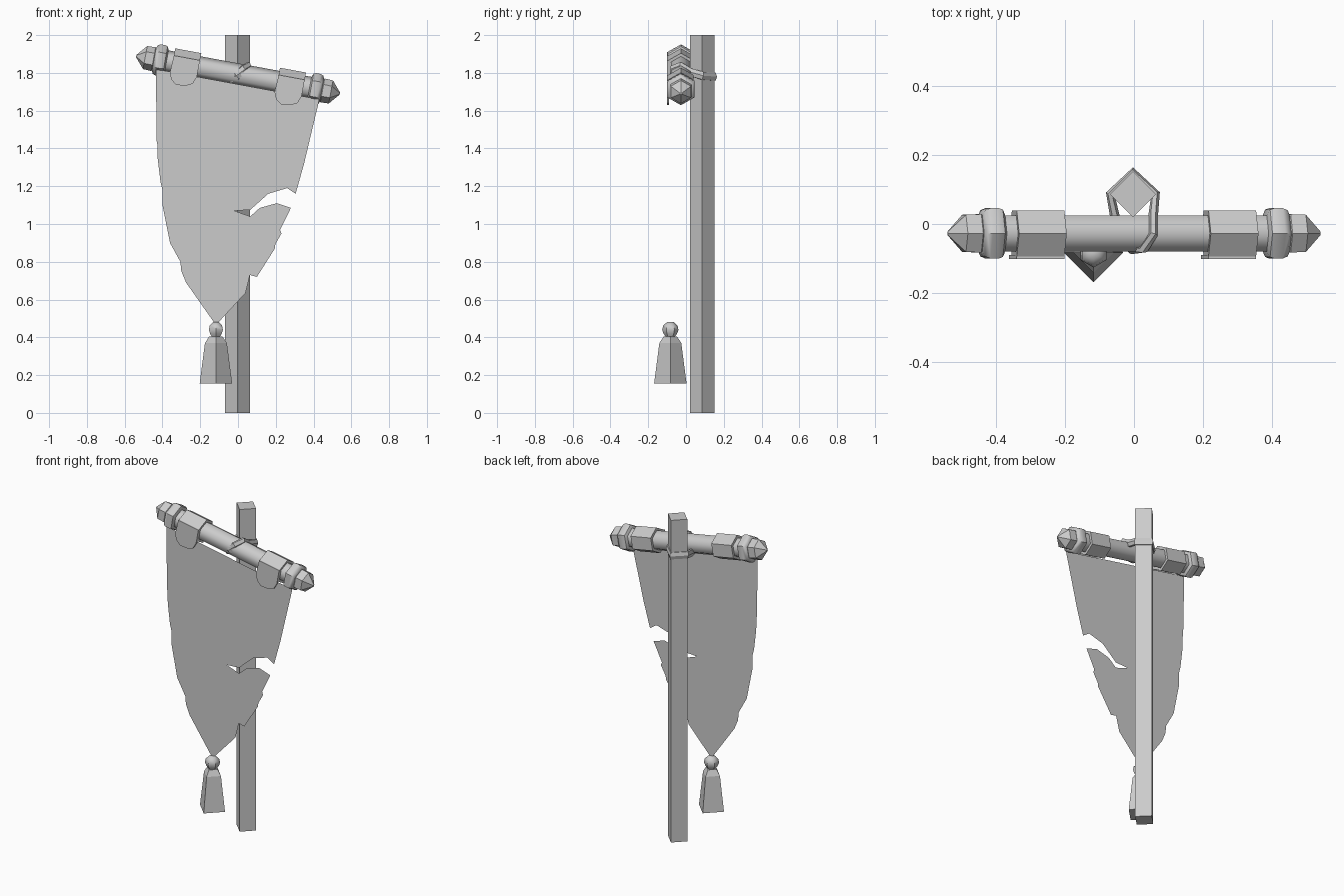
import bpy, bmesh, math
from mathutils import Vector, Matrix

if "Cube" in bpy.data.objects:
    bpy.data.objects.remove(bpy.data.objects["Cube"])

TILT = 0.183
BAR = Matrix.Translation((0, -0.027, 1.79)) @ Matrix.Rotation(TILT, 4, 'Y')


def finish(name, bm, mat=None, smooth=None):
    bmesh.ops.recalc_face_normals(bm, faces=bm.faces)
    me = bpy.data.meshes.new(name)
    bm.to_mesh(me)
    bm.free()
    ob = bpy.data.objects.new(name, me)
    bpy.context.collection.objects.link(ob)
    if mat:
        ob.matrix_world = mat
    if smooth:
        bpy.ops.object.select_all(action='DESELECT')
        ob.select_set(True)
        bpy.context.view_layer.objects.active = ob
        bpy.ops.object.shade_smooth_by_angle(angle=math.radians(smooth))
    return ob


def lathe(name, profile, sides, axis='Z', mat=None, smooth=None):
    """Stack of polygon rings; profile holds (position, radius)."""
    bm = bmesh.new()
    rings = []
    for p, r in profile:
        ring = []
        for i in range(sides):
            a = 2 * math.pi * i / sides
            u, v = r * math.sin(a), r * math.cos(a)
            ring.append(bm.verts.new((p, u, v) if axis == 'X' else (u, v, p)))
        rings.append(ring)
    for a, b in zip(rings, rings[1:]):
        for i in range(sides):
            j = (i + 1) % sides
            bm.faces.new((a[i], a[j], b[j], b[i]))
    bm.faces.new(rings[0])
    bm.faces.new(rings[-1])
    return finish(name, bm, mat, smooth)


def sheet(name, outline, y, depth=0, mat=None):
    """Flat outline in the xz plane, optionally thickened backwards."""
    bm = bmesh.new()
    f = bm.faces.new([bm.verts.new((x, y, z)) for x, z in outline])
    if depth:
        g = bmesh.ops.extrude_face_region(bm, geom=[f])
        vs = [v for v in g['geom'] if isinstance(v, bmesh.types.BMVert)]
        bmesh.ops.translate(bm, verts=vs, vec=(0, depth, 0))
    bmesh.ops.triangulate(bm, faces=[f for f in bm.faces if len(f.verts) > 4])
    return finish(name, bm, mat)


# square pole turned corner-forward
lathe("pole", [(0, 0.066), (2, 0.066)], 4,
      mat=Matrix.Translation((-0.003, 0.086, 0)))

# tilted hexagonal crossbar
lathe("crossbar", [(-0.45, 0.06), (0.45, 0.06)], 6, 'X', BAR, 65)

# knobs, collars and cloth straps at both ends
knob = [(0.44, 0.05), (0.455, 0.064), (0.50, 0.062), (0.548, 0.006)]
collar = [(0.385, 0.062), (0.393, 0.079), (0.405, 0.084),
          (0.43, 0.084), (0.445, 0.077), (0.452, 0.062)]
tab = [(-.07, .038), (.07, .038), (.07, -.05), (.055, -.09), (.02, -.108),
       (-.03, -.112), (-.06, -.09), (-.075, -.055)]
for side, s in (("left", -1), ("right", 1)):
    lathe(side + "_knob", [(s * p, r) for p, r in knob], 6, 'X', BAR)
    lathe(side + "_collar", [(s * p, r) for p, r in collar], 6, 'X', BAR, 40)
    c = s * 0.282
    lathe(side + "_strap", [(c - .07, .077), (c + .07, .077)], 6, 'X', BAR)
    sheet(side + "_strap_tab", [(c + x, z) for x, z in tab], -0.074, 0.012, BAR)

# torn cloth
cloth = [
    (-.435, 1.82), (-.435, 1.655), (-.33, 1.535), (-.375, 1.525), (-.43, 1.425),
    (-.395, 1.415), (-.40, 1.355), (-.425, 1.345), (-.41, 1.22), (-.40, 1.18),
    (-.40, 1.10), (-.36, .90), (-.30, .895), (-.22, .915), (-.16, .86),
    (-.25, .88), (-.305, .80), (-.30, .75), (-.275, .69), (-.117, .465),
    (.04, .635), (.05, .70), (.063, .73), (.10, .72), (.195, .87), (.20, .915),
    (.23, .95), (.215, .99), (.28, 1.085), (.205, 1.11), (.115, 1.085),
    (.065, 1.04), (-.02, 1.07), (.065, 1.075), (.16, 1.16), (.26, 1.19),
    (.305, 1.16), (.30, 1.21), (.35, 1.32), (.35, 1.45), (.395, 1.51),
    (.425, 1.635), (.43, 1.66)]
sheet("torn_cloth", cloth, -0.082)

# tassel hanging from the cloth point
T = Matrix.Translation((-0.117, -0.083, 0))
lathe("tassel", [(.155, .086), (.37, .058), (.405, .035)], 4, mat=T)
lathe("tassel_bead", [(.40, .022), (.42, .036), (.44, .043), (.462, .038), (.48, .018)],
      6, mat=T, smooth=50)

# cord lashing the bar to the pole: small tube swept round a closed path
path = [Vector(p) for p in (
    (-.003, .15, 1.78), (-.068, .086, 1.78), (-.055, .02, 1.765), (-.035, -.05, 1.765),
    (-.005, -.074, 1.785), (.03, -.07, 1.82), (.055, -.03, 1.838),
    (.055, .02, 1.805), (.062, .086, 1.785))]
bm = bmesh.new()
n, k, rings = len(path), 6, []
for i, p in enumerate(path):
    t = (path[(i + 1) % n] - path[i - 1]).normalized()
    u = t.cross(Vector((0, 0, 1))).normalized()
    w = t.cross(u)
    rings.append([bm.verts.new(p + 0.014 * math.cos(a) * u + 0.024 * math.sin(a) * w)
                  for a in (2 * math.pi * j / k for j in range(k))])
for i in range(n):
    a, b = rings[i], rings[(i + 1) % n]
    for j in range(k):
        m = (j + 1) % k
        bm.faces.new((a[j], a[m], b[m], b[j]))
finish("lashing_cord", bm)
